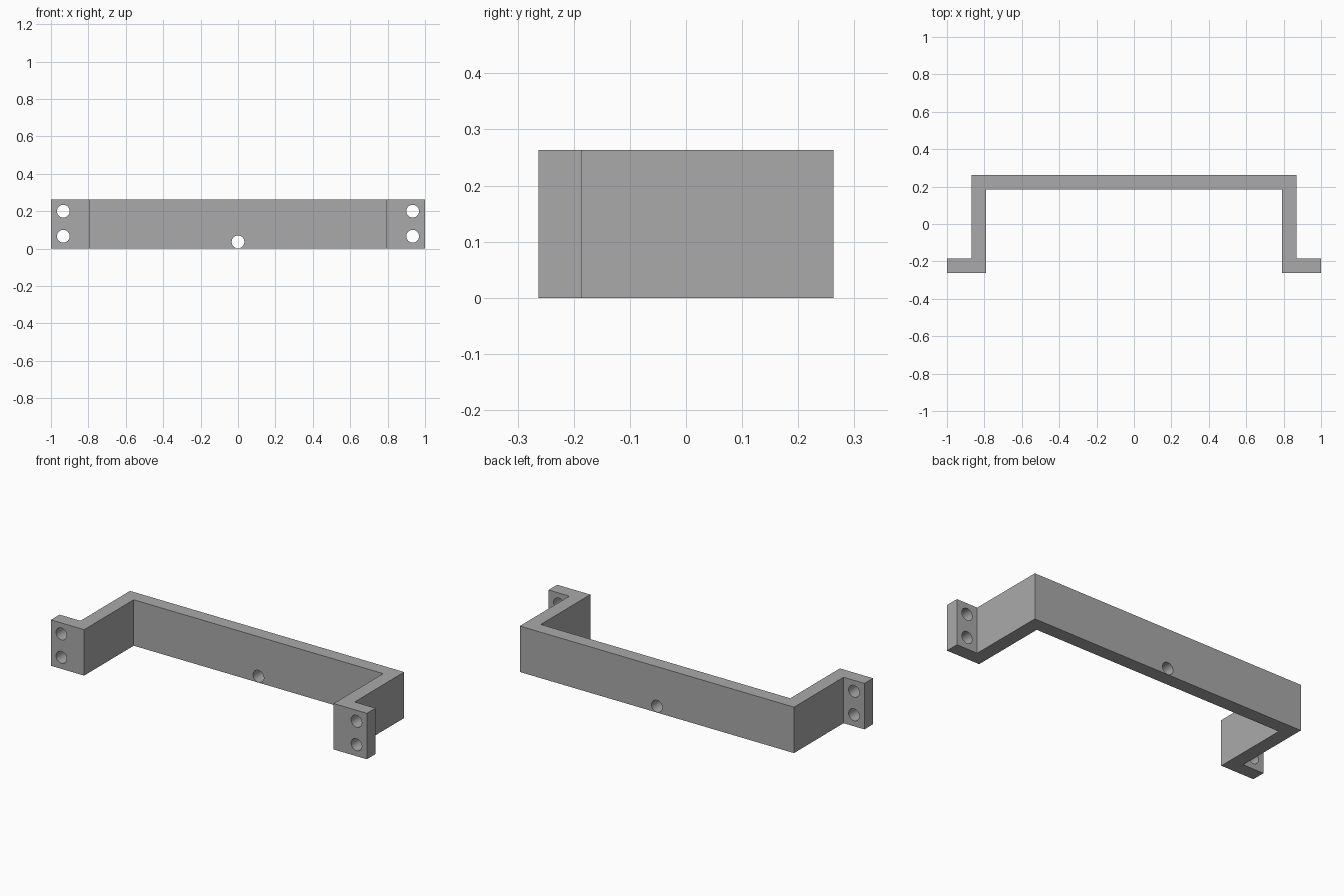
import bpy
import bmesh
from math import radians

if "Cube" in bpy.data.objects:
    bpy.data.objects.remove(bpy.data.objects["Cube"], do_unlink=True)

HEIGHT = 0.263
DEPTH = 0.263     # half depth
WALL = 0.078
SIDE = 0.868      # outer face of the side arms
HOLE = 0.034

grey = bpy.data.materials.new("plain grey")
grey.use_nodes = True
grey.diffuse_color = (0.4, 0.4, 0.4, 1)
grey.node_tree.nodes["Principled BSDF"].inputs["Base Color"].default_value = (0.4, 0.4, 0.4, 1)

# Bracket: half outline from the back centre to the flange, mirrored and extruded
half = [(SIDE, DEPTH), (SIDE, WALL - DEPTH), (1, WALL - DEPTH), (1, -DEPTH),
        (SIDE - WALL, -DEPTH), (SIDE - WALL, DEPTH - WALL)]
outline = half + [(-x, y) for x, y in reversed(half)]
bm = bmesh.new()
face = bm.faces.new([bm.verts.new((x, y, 0)) for x, y in outline])
top = bmesh.ops.extrude_face_region(bm, geom=[face])["geom"]
bmesh.ops.translate(bm, vec=(0, 0, HEIGHT),
                    verts=[v for v in top if isinstance(v, bmesh.types.BMVert)])
bmesh.ops.recalc_face_normals(bm, faces=bm.faces)
mesh = bpy.data.meshes.new("mounting_bracket")
bm.to_mesh(mesh)
bm.free()
mesh.materials.append(grey)
bracket = bpy.data.objects.new("mounting_bracket", mesh)
bpy.context.collection.objects.link(bracket)


def drill(x, y, z):
    """Cut a round hole along y through one wall."""
    bpy.ops.mesh.primitive_cylinder_add(vertices=48, radius=HOLE, depth=WALL * 2,
                                        location=(x, y, z), rotation=(radians(90), 0, 0))
    cutter = bpy.context.object
    cutter.name = "hole_cutter"
    cutter.hide_render = True
    cutter.data.materials.append(grey)
    bpy.context.view_layer.objects.active = bracket
    cut = bracket.modifiers.new("hole", 'BOOLEAN')
    cut.operation = 'DIFFERENCE'
    cut.solver = 'EXACT'
    cut.object = cutter
    bpy.ops.object.modifier_apply(modifier=cut.name)
    bpy.data.objects.remove(cutter, do_unlink=True)


# Two screw holes in each flange, one cable hole low in the back wall
for side in (-1, 1):
    for z in (0.066, 0.2):
        drill(side * 0.934, WALL / 2 - DEPTH, z)
drill(0, DEPTH - WALL / 2, 0.036)

# Smooth hole walls, crisp corners
bpy.ops.object.select_all(action='DESELECT')
bracket.select_set(True)
bpy.context.view_layer.objects.active = bracket
bpy.ops.object.shade_smooth_by_angle(angle=radians(30))
